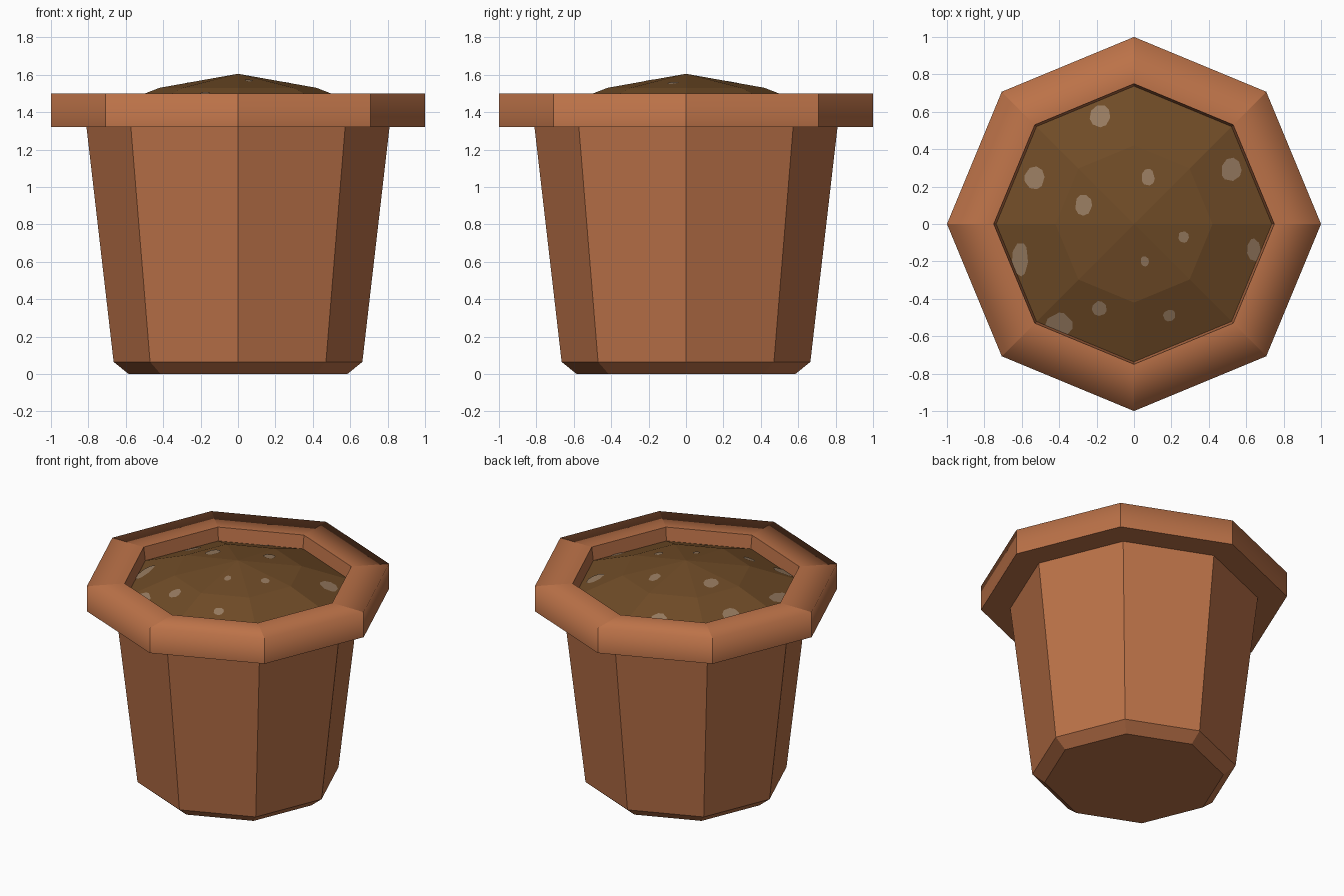
import bpy, bmesh, math, random
from mathutils import Vector

if "Cube" in bpy.data.objects:
    bpy.data.objects.remove(bpy.data.objects["Cube"])

random.seed(4)
N = 8


def material(name, rgb):
    m = bpy.data.materials.new(name)
    m.diffuse_color = (*rgb, 1)
    m.use_nodes = True
    m.node_tree.nodes["Principled BSDF"].inputs["Base Color"].default_value = m.diffuse_color
    return m


terracotta = material("terracotta", (0.50, 0.168, 0.065))
soil_brown = material("soil brown", (0.160, 0.071, 0.020))
pebble_tan = material("pebble tan", (0.305, 0.195, 0.115))


def lathe(profile, sides=N):
    """Revolve (radius, z) points into a bmesh; radius 0 becomes a pole."""
    bm = bmesh.new()
    rings = []
    for r, z in profile:
        if r == 0:
            rings.append([bm.verts.new((0, 0, z))] * sides)
        else:
            rings.append([bm.verts.new((r * math.cos(2 * math.pi * i / sides),
                                        r * math.sin(2 * math.pi * i / sides), z))
                          for i in range(sides)])
    for a, b in zip(rings, rings[1:]):
        for i in range(sides):
            j = (i + 1) % sides
            loop = list(dict.fromkeys((a[i], a[j], b[j], b[i])))
            bm.faces.new(loop)
    return bm


def finish(bm, name, mat):
    me = bpy.data.meshes.new(name)
    bm.normal_update()
    bm.to_mesh(me)
    bm.free()
    me.materials.append(mat)
    ob = bpy.data.objects.new(name, me)
    bpy.context.collection.objects.link(ob)
    return ob


# Tapered octagonal body with a chamfered foot
body = lathe([(0.585, 0), (0.665, 0.065), (0.81, 1.32)])
bmesh.ops.contextual_create(body, geom=[e for e in body.edges
                            if all(v.co.z < 0.01 for v in e.verts)])
bmesh.ops.recalc_face_normals(body, faces=body.faces)
for f in body.faces:
    if f.calc_center_median().z < 0.01 and f.normal.z > 0:
        f.normal_flip()
finish(body, "pot_body", terracotta)

# Rim: outside and top share soft shading, every other edge is crisp
rim = lathe([(0.79, 1.32), (1.0, 1.32), (1.0, 1.5), (0.75, 1.5), (0.735, 1.39)])
for f in rim.faces:
    f.smooth = True
for e in rim.edges:
    outer_top = all(v.co.z > 1.49 and v.co.xy.length > 0.9 for v in e.verts)
    e.smooth = outer_top
finish(rim, "pot_rim", terracotta)

# Domed soil
SOIL = [(0.74, 1.405), (0.42, 1.53), (0, 1.605)]
finish(lathe(SOIL), "soil", soil_brown)

# Pebbles: irregular patches trimmed from the dome, lifted slightly
PEBBLES = [(-0.18, 0.58, 0.055, 0.058), (-0.53, 0.25, 0.052, 0.06),
           (-0.27, 0.10, 0.045, 0.053), (0.075, 0.25, 0.035, 0.042),
           (0.52, 0.29, 0.053, 0.063), (0.265, -0.07, 0.028, 0.03),
           (0.057, -0.20, 0.022, 0.027), (-0.185, -0.45, 0.038, 0.038),
           (0.19, -0.49, 0.032, 0.03), (0.64, -0.14, 0.038, 0.058),
           (-0.61, -0.19, 0.045, 0.088), (-0.40, -0.54, 0.072, 0.062)]
for n, (x, y, rx, ry) in enumerate(PEBBLES):
    bm = lathe(SOIL)
    turn = random.random()
    for k in range(9):
        a = 2 * math.pi * (k + turn) / 9
        s = random.uniform(0.9, 1.06)
        p = Vector((x + s * rx * math.cos(a), y + s * ry * math.sin(a), 0))
        normal = Vector((math.cos(a) / rx, math.sin(a) / ry, 0)).normalized()
        bmesh.ops.bisect_plane(bm, geom=bm.verts[:] + bm.edges[:] + bm.faces[:],
                               plane_co=p, plane_no=normal, clear_outer=True)
    for v in bm.verts:
        v.co.z += 0.004
    finish(bm, f"pebble_{n + 1}", pebble_tan)
